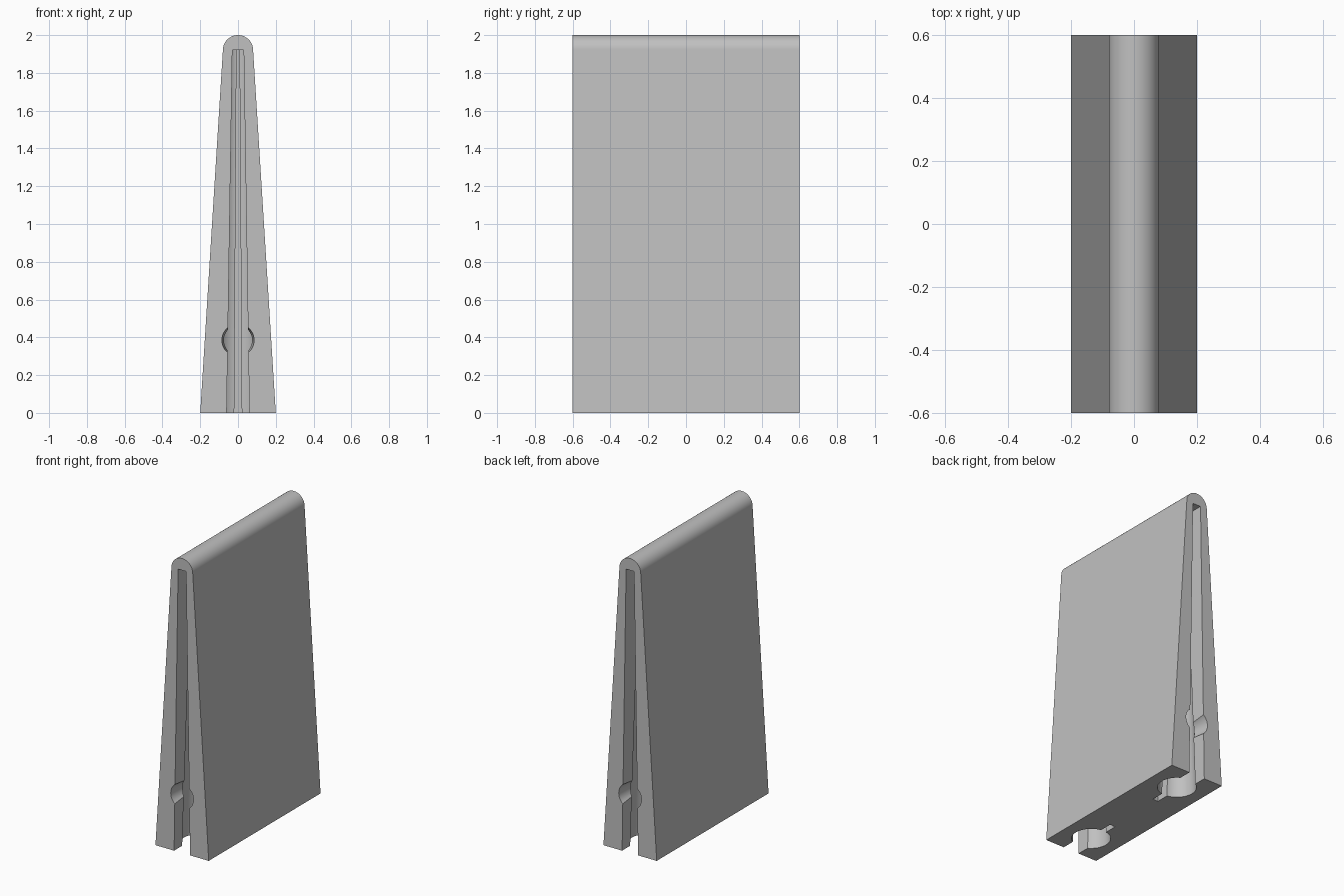
import bpy, bmesh, math

if "Cube" in bpy.data.objects:
    bpy.data.objects.remove(bpy.data.objects["Cube"])

grey = bpy.data.materials.new("plain grey")
grey.diffuse_color = (0.53, 0.53, 0.53, 1)
grey.use_nodes = True
grey.node_tree.nodes["Principled BSDF"].inputs["Base Color"].default_value = grey.diffuse_color


def make(name, bm):
    bmesh.ops.recalc_face_normals(bm, faces=bm.faces[:])
    me = bpy.data.meshes.new(name)
    bm.to_mesh(me)
    bm.free()
    ob = bpy.data.objects.new(name, me)
    bpy.context.collection.objects.link(ob)
    me.materials.append(grey)
    return ob


def loft(name, ring_a, ring_b):
    """Closed solid between two matching rings."""
    bm = bmesh.new()
    a = [bm.verts.new(p) for p in ring_a]
    b = [bm.verts.new(p) for p in ring_b]
    n = len(a)
    bm.faces.new(a)
    bm.faces.new(b)
    for i in range(n):
        bm.faces.new((a[i], a[(i + 1) % n], b[(i + 1) % n], b[i]))
    return make(name, bm)


def circle(r, n=48):
    return [(r * math.cos(2 * math.pi * i / n), r * math.sin(2 * math.pi * i / n))
            for i in range(n)]


TOP, LOW = 1.92, -0.1


def at_low(bottom, top):
    """Carry a taper from z = 0 down to the cutter's lower end."""
    return bottom + (top - bottom) * LOW / TOP


def tapered_slot(name, bottom, top, y0, y1):
    def ring(w, z):
        return [(-w, y0, z), (w, y0, z), (w, y1, z), (-w, y1, z)]
    return loft(name, ring(at_low(bottom, top), LOW), ring(top, TOP))


# Wedge body with a rounded top edge
profile = [(-0.2, 0), (0.2, 0)]
profile += [(0.08 * math.cos(math.pi * i / 32), TOP + 0.08 * math.sin(math.pi * i / 32))
            for i in range(33)]
body = loft("wedge_body", [(x, -0.6, z) for x, z in profile],
            [(x, 0.6, z) for x, z in profile])

cutters = []
for s, side in ((-1, "front"), (1, "back")):
    yc = s * 0.41
    # Open slot in the end face, then the narrow relief slit behind the bore
    cutters.append(tapered_slot(side + "_slot_cutter", 0.06, 0.03, yc, s * 0.7))
    cutters.append(tapered_slot(side + "_slit_cutter", 0.02, 0.008, s * 0.205, s * 0.45))
    # Tapered upright bore
    cutters.append(loft(side + "_bore_cutter",
                        [(x, yc + y, LOW) for x, y in circle(at_low(0.12, 0.055))],
                        [(x, yc + y, TOP) for x, y in circle(0.055)]))
    # Round opening through the slot near the bottom
    cutters.append(loft(side + "_opening_cutter",
                        [(x, s * 0.65, 0.385 + z) for x, z in circle(0.09)],
                        [(x, yc, 0.385 + z) for x, z in circle(0.068)]))

# Cut everything out and remove the helpers
bpy.context.view_layer.objects.active = body
body.select_set(True)
for c in cutters:
    m = body.modifiers.new("cut", 'BOOLEAN')
    m.operation, m.solver, m.object = 'DIFFERENCE', 'EXACT', c
    bpy.ops.object.modifier_apply(modifier=m.name)
for c in cutters:
    bpy.data.objects.remove(c)

bpy.ops.object.shade_smooth_by_angle(angle=math.radians(30))
